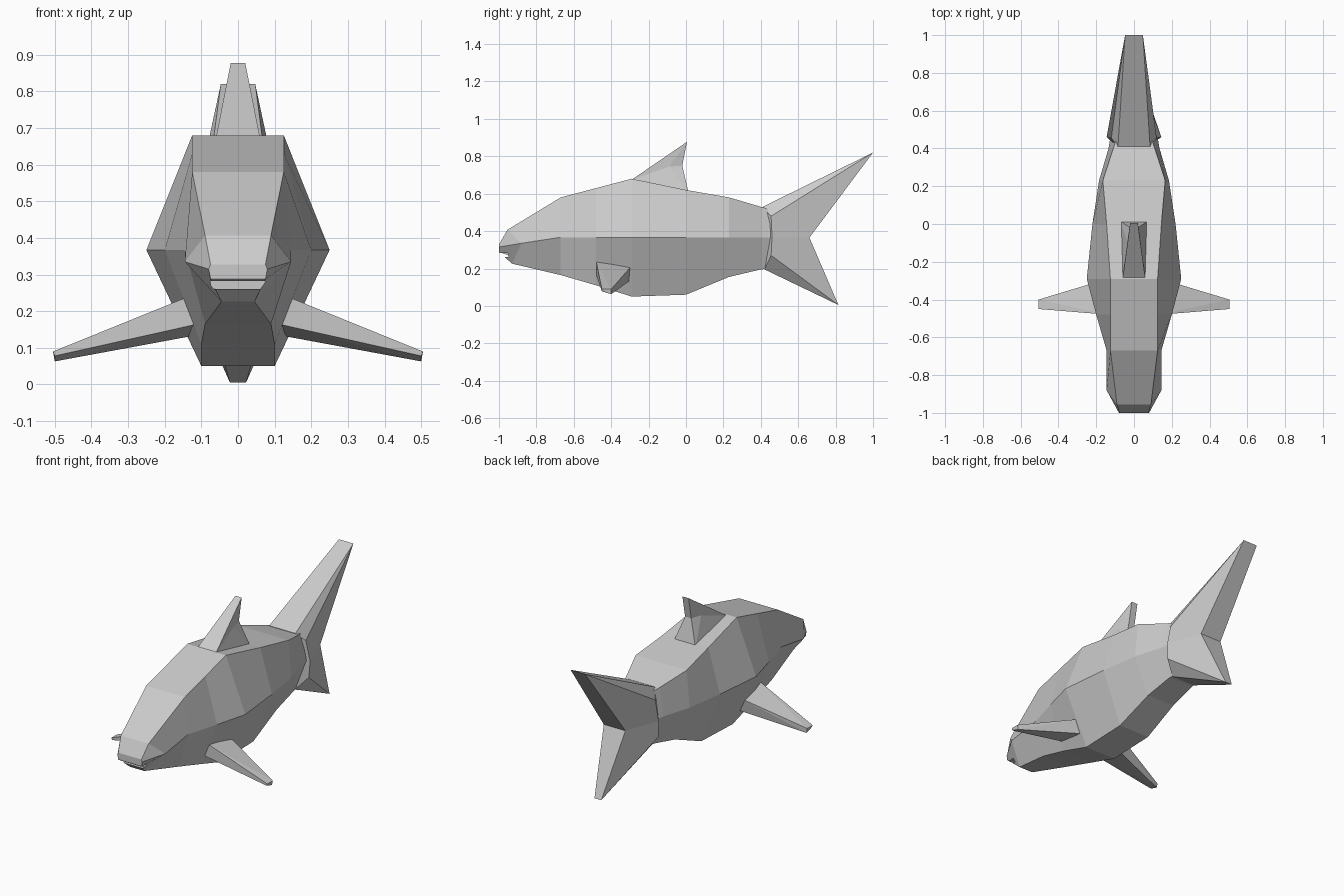
import bpy, bmesh

if "Cube" in bpy.data.objects:
    bpy.data.objects.remove(bpy.data.objects["Cube"])


def finish(name, bm):
    bmesh.ops.recalc_face_normals(bm, faces=bm.faces)
    mesh = bpy.data.meshes.new(name)
    bm.to_mesh(mesh)
    bm.free()
    obj = bpy.data.objects.new(name, mesh)
    bpy.context.collection.objects.link(obj)
    return obj


def loft(name, stations):
    """Skin mirrored hexagonal sections, each given as top, middle, bottom."""
    bm = bmesh.new()
    rings = []
    for half in stations:
        ring = [bm.verts.new(p) for p in half]
        ring += [bm.verts.new((-x, y, z)) for x, y, z in reversed(half)]
        rings.append(ring)
    for a, b in zip(rings, rings[1:]):
        for i in range(len(a)):
            j = (i + 1) % len(a)
            bm.faces.new((a[i], a[j], b[j], b[i]))
    bm.faces.new(rings[0])
    bm.faces.new(rings[-1])
    return finish(name, bm)


def mirrored_shell(name, pts, sides, rim):
    """Mirror side faces over x = 0 and bridge the two rims."""
    bm = bmesh.new()
    right = {k: bm.verts.new(p) for k, p in pts.items()}
    left = {k: bm.verts.new((-p[0], p[1], p[2])) for k, p in pts.items()}
    for face in sides:
        bm.faces.new([right[k] for k in face])
        bm.faces.new([left[k] for k in reversed(face)])
    for a, b in zip(rim, rim[1:] + rim[0]):
        bm.faces.new((right[a], right[b], left[b], left[a]))
    return finish(name, bm)


def hull(name, pts):
    bm = bmesh.new()
    for p in pts:
        bm.verts.new(p)
    bmesh.ops.convex_hull(bm, input=bm.verts)
    return finish(name, bm)


# Body: snout sections have staggered y, the rest are flat rings
stations = [
    [(.075, -1.0, .328), (.08, -1.0, .315), (.075, -1.0, .288)],
    [(.09, -.955, .407), (.145, -.88, .335), (.045, -.93, .226)],
]
for y, tx, tz, mx, bx, bz in [
    (-.67, .125, .58, .145, .09, .165),
    (-.48, .125, .63, .20, .10, .11),
    (-.29, .125, .68, .25, .10, .05),
    (.00, .145, .62, .22, .10, .06),
    (.23, .165, .58, .185, .09, .155),
    (.40, .11, .53, .135, .08, .195),
    (.46, .09, .515, .125, .07, .20),
]:
    stations.append([(tx, y, tz), (mx, y, .367), (bx, y, bz)])
body = loft("body", stations)

# Mouth groove
bpy.ops.mesh.primitive_cube_add(size=1, location=(0, -1.0, .272))
cutter = bpy.context.object
cutter.name = "mouth_cutter"
cutter.scale = (.15, .10, .022)
cutter.hide_render = True
cutter.hide_viewport = True
cut = body.modifiers.new("mouth", 'BOOLEAN')
cut.operation = 'DIFFERENCE'
cut.solver = 'EXACT'
cut.object = cutter

# Forked tail: Top root, upper Edge, Middle, lower edge W, Bottom root, tips P/L, Notch
mirrored_shell("tail_fin", {
    "T": (.085, .41, .53), "E": (.12, .455, .48), "M": (.145, .46, .365),
    "W": (.14, .455, .27), "B": (.075, .42, .195),
    "P": (.047, 1.0, .82), "N": (.07, .66, .365), "L": (.022, .815, .005),
}, ["TPE", "EPNM", "MNLW", "WLB", "TEMWB"], "TPNLB")

# Dorsal fin with hollowed trailing edge
mirrored_shell("dorsal_fin", {
    "F": (.06, -.29, .675), "T": (.02, .005, .877), "M": (.02, -.02, .75),
    "S": (.035, -.09, .745), "R": (.072, .015, .60),
}, ["FTS", "FSR", "TMS", "SMR"], "FTMR")

# Pectoral fins
for side, s in (("left", -1), ("right", 1)):
    hull(side + "_pectoral_fin", [(s * x, y, z) for x, y, z in [
        (.14, -.48, .238), (.11, -.48, .165), (.14, -.29, .215), (.11, -.30, .135),
        (.505, -.40, .09), (.505, -.45, .09), (.50, -.45, .078), (.50, -.40, .063),
    ]])
